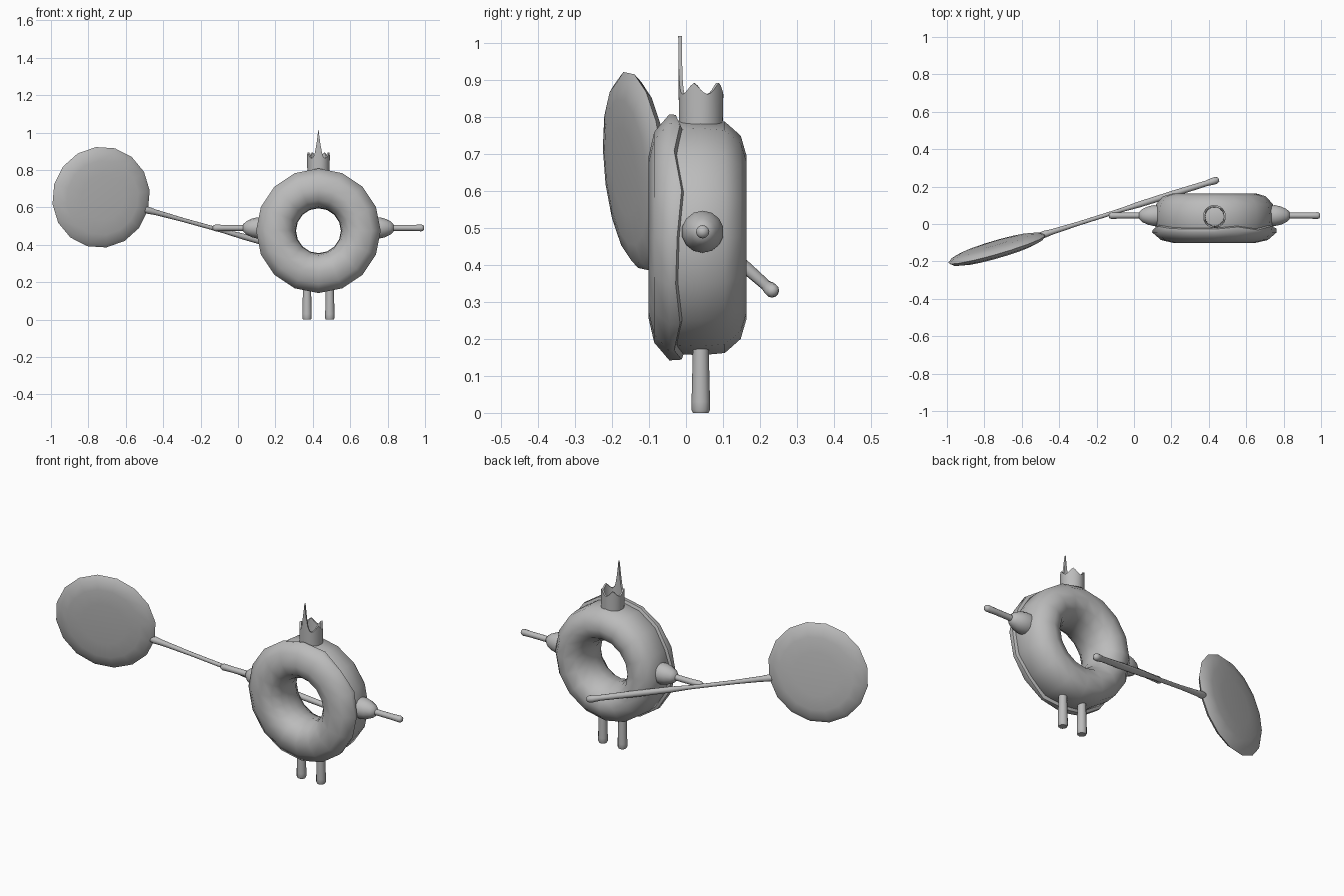
import bpy, bmesh, math
from mathutils import Vector

if "Cube" in bpy.data.objects:
    bpy.data.objects.remove(bpy.data.objects["Cube"])

grey = bpy.data.materials.new("plain grey")
grey.diffuse_color = (0.5, 0.5, 0.5, 1)
grey.use_nodes = True
grey.node_tree.nodes["Principled BSDF"].inputs["Base Color"].default_value = grey.diffuse_color

CX, CY, CZ = 0.43, 0.04, 0.475   # ring centre


def finish(name, bm, angle=60):
    bmesh.ops.remove_doubles(bm, verts=bm.verts, dist=1e-5)
    bmesh.ops.recalc_face_normals(bm, faces=bm.faces)
    me = bpy.data.meshes.new(name)
    bm.to_mesh(me)
    bm.free()
    me.materials.append(grey)
    ob = bpy.data.objects.new(name, me)
    bpy.context.collection.objects.link(ob)
    bpy.ops.object.select_all(action='DESELECT')
    ob.select_set(True)
    bpy.context.view_layer.objects.active = ob
    bpy.ops.object.shade_smooth_by_angle(angle=math.radians(angle))
    return ob


def lathe(name, profile, origin, axis, up=(0, 0, 1), n=16, closed=False, angle=60, wave=None):
    """Spin (radius, distance along axis) points around an axis."""
    w = Vector(axis).normalized()
    u = Vector(up)
    u = (u - w * u.dot(w)).normalized()
    v = w.cross(u)
    bm = bmesh.new()
    rings = []
    for j, (r, h) in enumerate(profile):
        ring = []
        for i in range(n):
            a = 2 * math.pi * i / n
            d = wave(i, j) if wave else 0
            ring.append(bm.verts.new(Vector(origin) + w * (h + d)
                                     + (u * math.cos(a) + v * math.sin(a)) * r))
        rings.append(ring)
    for j in range(len(rings) if closed else len(rings) - 1):
        a, b = rings[j], rings[(j + 1) % len(rings)]
        for i in range(n):
            k = (i + 1) % n
            bm.faces.new((a[i], a[k], b[k], b[i]))
    return finish(name, bm, angle)


# Ring body
body = [(0.12, 0.03), (0.132, 0.09), (0.165, 0.143), (0.22, 0.164), (0.275, 0.148),
        (0.313, 0.105), (0.319, 0.04), (0.316, -0.02), (0.29, -0.07), (0.22, -0.09),
        (0.16, -0.075), (0.13, -0.03)]
lathe("ring_body", body, (CX, 0, CZ), (0, 1, 0), closed=True)

# Icing shell with a wavy outer lip
icing = [(0.123, 0.0), (0.131, -0.04), (0.165, -0.084), (0.22, -0.101), (0.285, -0.086),
         (0.333, -0.045), (0.331, -0.028), (0.31, -0.02)]
drip = (0, 0.012, -0.004, 0.016, 0.004)
lathe("icing", icing, (CX, 0, CZ), (0, 1, 0),
      wave=lambda i, j: drip[i % 5] if j > 5 else 0)

# Shoulders, arms and legs, mirrored about the ring centre
for s, side in ((1, "right"), (-1, "left")):
    lathe(f"{side}_shoulder",
          [(0.055, 0.29), (0.057, 0.325), (0.05, 0.355), (0.036, 0.385), (0.02, 0.402), (0, 0.405)],
          (CX, 0.045, 0.49), (s, 0, 0), n=14)
    lathe(f"{side}_arm",
          [(0.016, 0.39), (0.016, 0.5), (0.018, 0.55), (0.014, 0.562), (0, 0.566)],
          (CX, 0.045, 0.49), (s, 0, 0), n=12)
    lathe(f"{side}_leg",
          [(0, 0), (0.021, 0), (0.025, 0.008), (0.025, 0.03), (0.021, 0.19), (0, 0.19)],
          (CX + s * 0.061, CY, 0), (0, 0, 1), up=(0, 1, 0), n=12, angle=40)

# Crown: hollow band with five points, the front one tall
bm = bmesh.new()
N = 40
rows = []
for i in range(N):
    a = 2 * math.pi * i / N
    k = min(i % 8, 8 - i % 8)                    # steps away from a point
    top = (0.892, 0.885, 0.874, 0.866, 0.862)[k]
    if i in (0, 1, 2, 3, N - 1, N - 2, N - 3):
        top = (1.02, 0.945, 0.892, 0.868)[k]
    d = Vector((math.sin(a), -math.cos(a), 0))
    c = Vector((CX, CY, 0))
    rows.append([bm.verts.new(c + d * r + Vector((0, 0, z)))
                 for r, z in ((0.059, 0.77), (0.061, top), (0.051, top), (0.049, 0.77))])
for i in range(N):
    p, q = rows[i], rows[(i + 1) % N]
    for j in range(4):
        m = (j + 1) % 4
        bm.faces.new((p[j], q[j], q[m], p[m]))
finish("crown", bm, 50)

# Spoon-like paddle: long handle and a flattened round head
start = Vector((0.443, 0.235, 0.329))
along = Vector((-0.922, -0.29, 0.255)).normalized()
lathe("paddle_handle",
      [(0, -0.012), (0.012, -0.009), (0.019, 0.004), (0.019, 0.025), (0.015, 0.06),
       (0.017, 0.25), (0.016, 0.45), (0.011, 0.56), (0.011, 0.8), (0.015, 0.96),
       (0.019, 1.0), (0.014, 1.04), (0, 1.06)],
      start, along, n=12)
head = [(0, -0.034), (0.12, -0.034), (0.2, -0.029), (0.25, -0.018), (0.272, 0),
        (0.25, 0.018), (0.2, 0.029), (0.12, 0.034), (0, 0.034)]
lathe("paddle_head", head, start + along * 1.274, (-0.29, 1, 0.10), up=along, n=16, angle=70)
